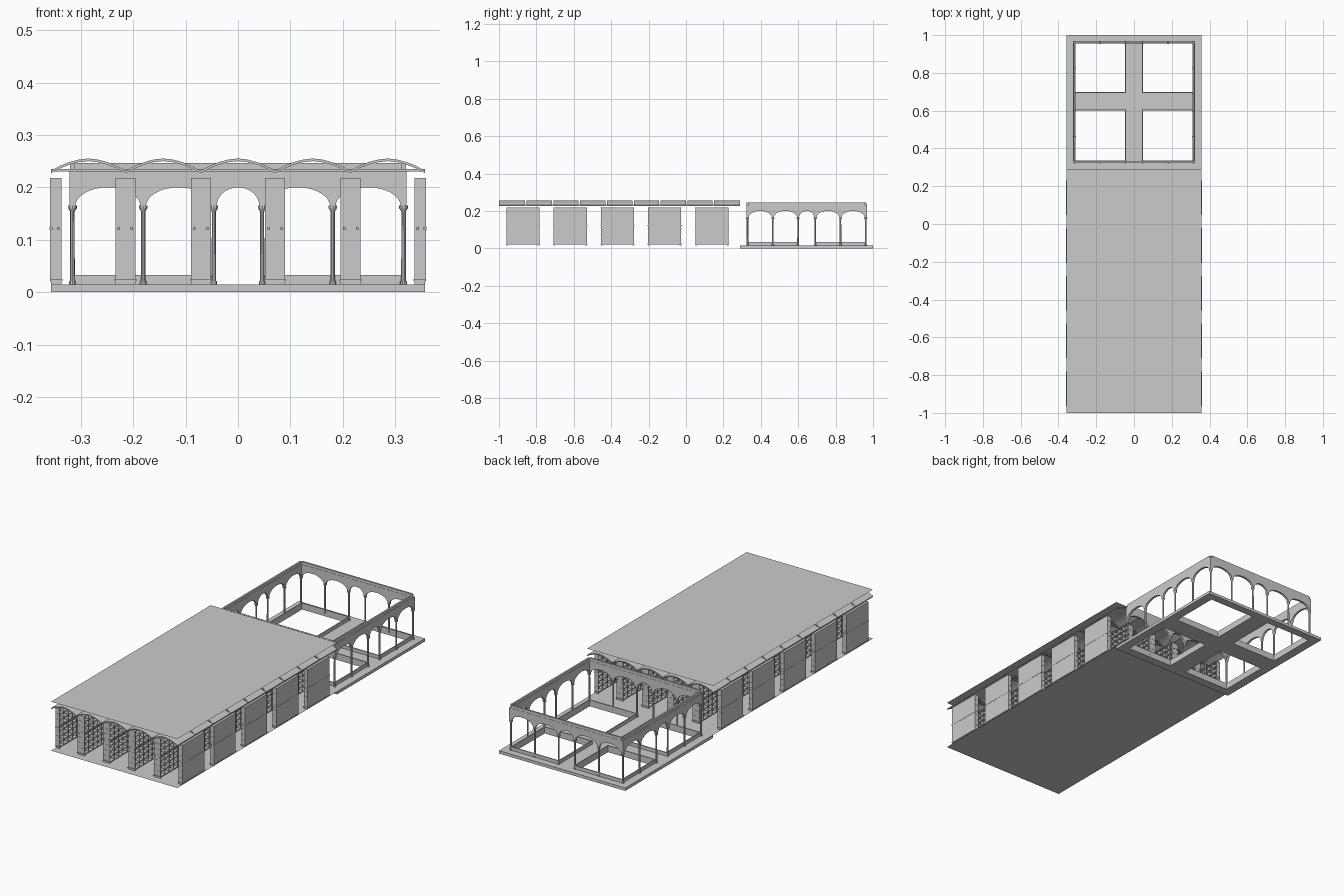
import bpy, bmesh, math
from mathutils import Matrix

if "Cube" in bpy.data.objects:
    bpy.data.objects.remove(bpy.data.objects["Cube"])

GREY = (0.6, 0.6, 0.6, 1)
stone = bpy.data.materials.new("light_grey")
stone.use_nodes = True
stone.diffuse_color = GREY
stone.node_tree.nodes["Principled BSDF"].inputs["Base Color"].default_value = GREY

FLOOR = 0.015      # ground level
W = 0.357          # half width of the whole building
Y0, Y1 = -1.0, 0.29  # hall extent
CY = 0.645         # courtyard centre
R = 0.322          # courtyard arcade half width


def box(bm, x0, x1, y0, y1, z0, z1):
    m = Matrix.Translation(((x0 + x1) / 2, (y0 + y1) / 2, (z0 + z1) / 2))
    m = m @ Matrix.Diagonal((x1 - x0, y1 - y0, z1 - z0, 1))
    bmesh.ops.create_cube(bm, size=1, matrix=m)


def sheet(bm, x0, x1, y0, y1, z):
    bm.faces.new([bm.verts.new(p) for p in
                  ((x0, y0, z), (x1, y0, z), (x1, y1, z), (x0, y1, z))])


def prism(bm, outline, y0, y1):
    """Extrude an x-z outline along y."""
    face = bm.faces.new([bm.verts.new((x, y0, z)) for x, z in outline])
    ext = bmesh.ops.extrude_face_region(bm, geom=[face])["geom"]
    bmesh.ops.translate(bm, verts=[v for v in ext if isinstance(v, bmesh.types.BMVert)],
                        vec=(0, y1 - y0, 0))


def finish(bm, name, smooth=False, normals=True):
    if normals:
        bmesh.ops.recalc_face_normals(bm, faces=bm.faces)
    mesh = bpy.data.meshes.new(name)
    bm.to_mesh(mesh)
    bm.free()
    mesh.materials.append(stone)
    ob = bpy.data.objects.new(name, mesh)
    bpy.context.collection.objects.link(ob)
    if smooth:
        bpy.ops.object.select_all(action='DESELECT')
        ob.select_set(True)
        bpy.context.view_layer.objects.active = ob
        bpy.ops.object.shade_smooth_by_angle(angle=math.radians(35))
    return ob


# Hall floor and flat roof sheets
bm = bmesh.new()
sheet(bm, -W, W, Y0, Y1, FLOOR)
finish(bm, "hall_floor", normals=False)
bm = bmesh.new()
sheet(bm, -W, W, Y0, Y1, 0.265)
finish(bm, "flat_roof", normals=False)

# Ceiling of shallow vault shells, five aisles by nine bays
bm = bmesh.new()
aisle, bay, gap = 2 * W / 5, (Y1 - Y0) / 9, 0.004
N = 8
for i in range(5):
    xc = (i - 2) * aisle
    ts = [2 * k / N - 1 for k in range(N + 1)]
    top = [(xc + t * aisle / 2, 0.232 + 0.023 * (1 - abs(t) ** 1.8)) for t in ts]
    outline = top + [(x, z - 0.005) for x, z in reversed(top)]
    for j in range(9):
        y = Y0 + j * bay
        prism(bm, outline, y + (gap if j else 0), y + bay - (gap if j < 8 else 0))
finish(bm, "ceiling_vaults", smooth=True)

# Thin cross ribs closing the joints between bays
bm = bmesh.new()
for j in range(1, 9):
    y = Y0 + j * bay
    box(bm, -W, W, y - gap, y + gap, 0.23, 0.235)
finish(bm, "ceiling_ribs")


# Shelving: an open cubby rack on one side of a back panel
def cubbies(bm, back, face, y0, y1, z0, z1, cols=5, rows=7, t=0.003):
    x0, x1 = min(back, face), max(back, face)
    for c in range(cols + 1):
        y = y0 + (y1 - y0 - t) * c / cols
        box(bm, x0, x1, y, y + t, z0, z1)
    for r in range(rows + 1):
        z = z0 + (z1 - z0 - t) * r / rows
        box(bm, x0, x1, y0 - 0.001, y1 + 0.001, z, z + t)


shelf_x = [-0.347, -0.215, -0.071, 0.071, 0.215, 0.347]
for i, xc in enumerate(shelf_x):
    outer = i in (0, 5)
    half = 0.01 if outer else 0.019
    bm = bmesh.new()
    for j in range(5):
        y0 = -0.96 + j * 0.2525
        y1 = y0 + 0.177
        z0, z1 = 0.02, 0.218
        if outer:
            s = 1 if xc > 0 else -1
            back = xc + s * half
            box(bm, back - 0.0015, back + 0.0015, y0, y1, z0, z1)
            cubbies(bm, back, xc - s * half, y0, y1, z0, z1)
            rails = [xc - s * 0.004, back]
        else:
            box(bm, xc - 0.0015, xc + 0.0015, y0, y1, z0, z1)
            for s in (-1, 1):
                cubbies(bm, xc, xc + s * half, y0, y1, z0, z1)
            rails = [xc - 0.0125, xc + 0.0125]
        # middle rails and foot rail
        for rx in rails:
            box(bm, rx - 0.0025, rx + 0.0025, y0 - 0.003, y1 + 0.003, 0.119, 0.124)
        box(bm, xc - half - 0.002, xc + half + 0.002, y0 - 0.003, y1 + 0.003, 0.021, 0.025)
        # feet
        for y in (y0 + 0.004, y1 - 0.004):
            box(bm, xc - half, xc + half, y - 0.004, y + 0.004, FLOOR, z0)
    finish(bm, "shelf_row_%d" % (i + 1))

# Courtyard slab with four square openings
bm = bmesh.new()
XB = [-W, -0.31, -0.048, 0.048, 0.31, W]
YB = [Y1, 0.335, 0.6, 0.698, 0.96, 1.0]
for i in (0, 2, 4):
    box(bm, XB[i], XB[i + 1], YB[0], YB[5], 0, FLOOR)
for i in (1, 3):
    for j in (0, 2, 4):
        box(bm, XB[i], XB[i + 1], YB[j], YB[j + 1], 0, FLOOR)
finish(bm, "courtyard_slab")

# Low kerb walls around each opening
bm = bmesh.new()
K = 0.005
for i in (1, 3):
    for j in (1, 3):
        x0, x1, y0, y1 = XB[i], XB[i + 1], YB[j], YB[j + 1]
        for x in (x0 - K, x1):
            box(bm, x, x + K, y0 - K, y1 + K, FLOOR, 0.033)
        for y in (y0 - K, y1):
            box(bm, x0, x1, y, y + K, FLOOR, 0.033)
finish(bm, "courtyard_kerbs")

# Arcade: one arched wall turned to the four sides
posts = [-0.316, -0.181, -0.046, 0.046, 0.181, 0.316]
SPRING, APEX, TOP = 0.163, 0.2, 0.232
outline = [(-R, SPRING), (-R, TOP), (R, TOP), (R, SPRING)]
for a, b in reversed(list(zip(posts, posts[1:]))):
    c, r = (a + b) / 2, (b - a) / 2 - 0.005
    for k in range(17):
        t = math.pi * k / 16
        outline.append((c + r * math.cos(t), SPRING + (APEX - SPRING) * math.sin(t)))

for name, turn in (("front", 0), ("left", 1), ("back", 2), ("right", 3)):
    place = Matrix.Translation((0, CY, 0)) @ Matrix.Rotation(turn * math.pi / 2, 4, 'Z')
    bm = bmesh.new()
    prism(bm, outline, -R, -R + 0.011)
    box(bm, -R + 0.01, R - 0.01, -R + 0.001, -R + 0.01, TOP, 0.246)
    finish(bm, name + "_arch_wall").matrix_world = place

    # slim columns with a base and flared capital
    bm = bmesh.new()
    for x in posts[:-1]:
        for r1, r2, z0, z1 in ((0.0065, 0.0065, FLOOR, 0.021),
                               (0.0045, 0.0042, 0.021, 0.154),
                               (0.0045, 0.008, 0.154, 0.16),
                               (0.0085, 0.0085, 0.16, 0.165)):
            bmesh.ops.create_cone(
                bm, cap_ends=True, segments=10, radius1=r1, radius2=r2, depth=z1 - z0,
                matrix=Matrix.Translation((x, -R + 0.006, (z0 + z1) / 2)))
    finish(bm, name + "_columns", smooth=True).matrix_world = place
